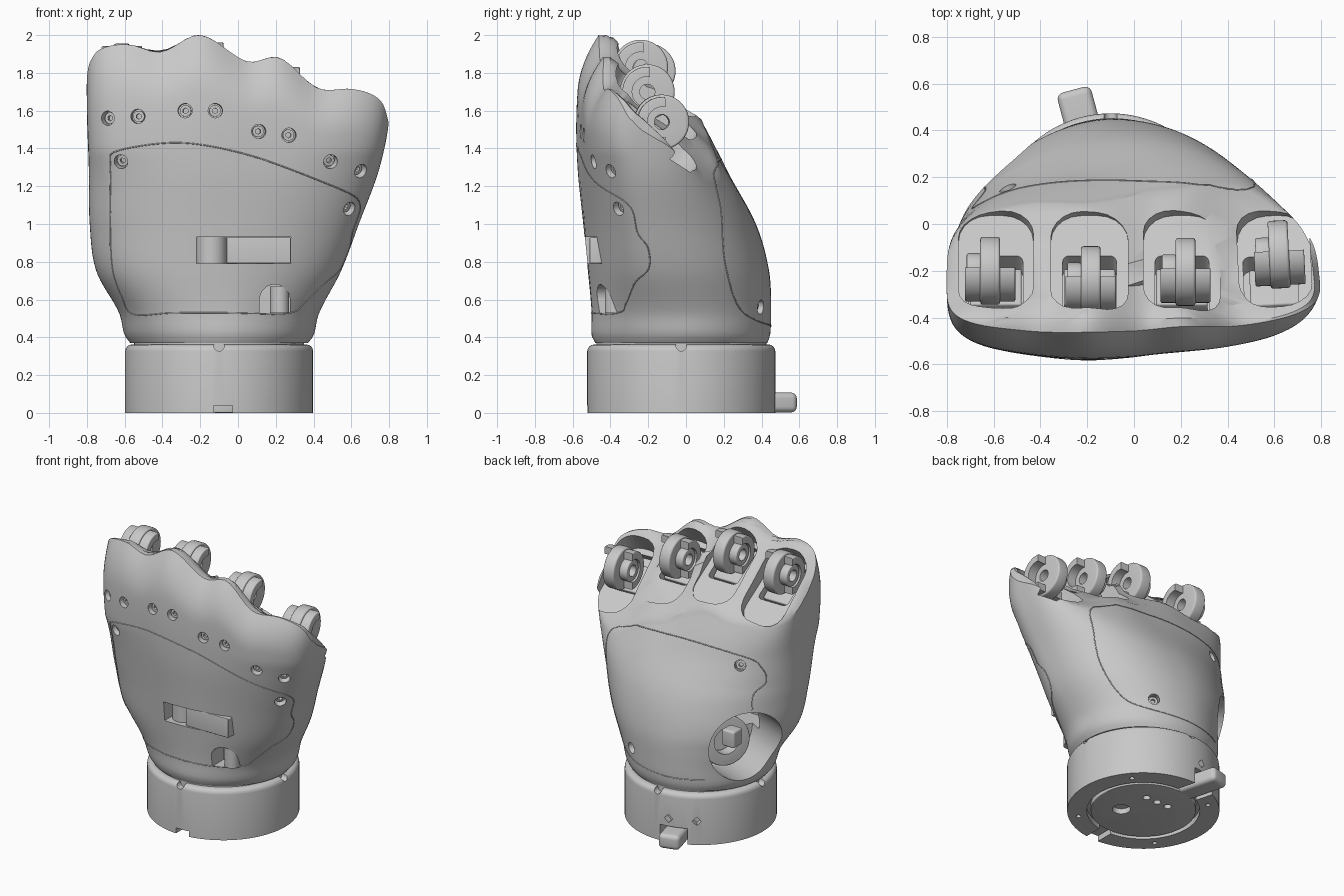
import bpy, bmesh, math
from mathutils import Vector, Matrix, Euler
from mathutils.bvhtree import BVHTree

if "Cube" in bpy.data.objects:
    bpy.data.objects.remove(bpy.data.objects["Cube"])

GREY = bpy.data.materials.new("grey plastic")
GREY.use_nodes = True
GREY.diffuse_color = (0.58, 0.58, 0.58, 1)
GREY.node_tree.nodes["Principled BSDF"].inputs["Base Color"].default_value = GREY.diffuse_color

def finish(name, bm):
    bmesh.ops.recalc_face_normals(bm, faces=bm.faces)
    me = bpy.data.meshes.new(name)
    bm.to_mesh(me)
    bm.free()
    me.materials.append(GREY)
    ob = bpy.data.objects.new(name, me)
    bpy.context.scene.collection.objects.link(ob)
    return ob

def box(name, size, matrix, bevel=0, upright_only=False):
    bm = bmesh.new()
    bmesh.ops.create_cube(bm, size=1)
    bmesh.ops.scale(bm, vec=size, verts=bm.verts)
    if bevel:
        edges = [e for e in bm.edges if not upright_only
                 or abs(e.verts[0].co.z - e.verts[1].co.z) > 1e-4]
        bmesh.ops.bevel(bm, geom=edges, offset=bevel, segments=5, profile=0.5, affect='EDGES')
    bmesh.ops.transform(bm, matrix=matrix, verts=bm.verts)
    return finish(name, bm)

def cyl(name, r, depth, loc, axis=(0, 0, 1), bevel=0, seg=48, top_only=False):
    bm = bmesh.new()
    bmesh.ops.create_cone(bm, cap_ends=True, segments=seg, radius1=r, radius2=r, depth=depth)
    if bevel:
        rims = [e for e in bm.edges if abs(e.verts[0].co.z - e.verts[1].co.z) < 1e-4
                and (e.verts[0].co.z > 0 or not top_only)]
        bmesh.ops.bevel(bm, geom=rims, offset=bevel, segments=4, profile=0.5, affect='EDGES')
    rot = Vector(axis).to_track_quat('Z', 'Y').to_matrix().to_4x4()
    bmesh.ops.transform(bm, matrix=Matrix.Translation(loc) @ rot, verts=bm.verts)
    return finish(name, bm)

def cut(target, cutter):
    mod = target.modifiers.new("cut", 'BOOLEAN')
    mod.operation, mod.solver, mod.object = 'DIFFERENCE', 'EXACT', cutter
    bpy.context.view_layer.objects.active = target
    bpy.ops.object.modifier_apply(modifier=mod.name)
    bpy.data.objects.remove(cutter)

def at(x, y, z):
    return Matrix.Translation((x, y, z))

def spline(rows, u):
    """Smooth interpolation of table rows keyed by their first column."""
    u = min(max(u, rows[0][0]), rows[-1][0])
    i = next(k for k in range(len(rows) - 1) if u <= rows[k + 1][0])
    a, b = rows[i], rows[i + 1]
    p, q = rows[max(i - 1, 0)], rows[min(i + 2, len(rows) - 1)]
    h = b[0] - a[0]
    t = (u - a[0]) / h
    out = []
    for k in range(1, len(a)):
        m0 = (b[k] - p[k]) / (b[0] - p[0]) * h
        m1 = (q[k] - a[k]) / (q[0] - a[0]) * h
        out.append(a[k] * (2*t**3 - 3*t*t + 1) + b[k] * (3*t*t - 2*t**3)
                   + m0 * (t**3 - 2*t*t + t) + m1 * (t**3 - t*t))
    return out

# Palm: height, x min, x max, y front, y back, y of widest point, squareness
LEVELS = [(0.37, -0.57, 0.37, -0.48, 0.43, -0.03, 2), (0.41, -0.6, 0.4, -0.5, 0.445, -0.03, 2),
          (0.53, -0.63, 0.43, -0.5, 0.45, -0.05, 2.1), (0.75, -0.75, 0.545, -0.52, 0.44, -0.12, 2.2),
          (1.0, -0.785, 0.64, -0.545, 0.37, -0.17, 2.3), (1.3, -0.79, 0.75, -0.575, 0.21, -0.2, 2.7),
          (1.6, -0.8, 0.805, -0.58, 0.09, -0.24, 3.8), (2.0, -0.8, 0.8, -0.55, 0.02, -0.26, 4)]
# Scalloped knuckle crest, and the calmer line it fades to at the back: x, height
CREST = [(-0.8, 1.83), (-0.74, 1.92), (-0.58, 1.95), (-0.41, 1.91), (-0.2, 2.0), (0.05, 1.86),
         (0.22, 1.88), (0.42, 1.72), (0.6, 1.715), (0.71, 1.685), (0.77, 1.63), (0.8, 1.53)]
CALM = [(-0.8, 1.85), (-0.3, 1.95), (0.2, 1.84), (0.8, 1.55)]

def top_z(x, y):
    fade = 0.7 * min(1, max(0, (y + 0.25) / 0.3))
    crest = spline(CREST, x)[0] * (1 - fade) + spline(CALM, x)[0] * fade
    return crest - 0.85 * max(0, y + 0.4 - 0.5 * max(0, x - 0.6))

def section(z, c, s):
    xl, xr, yf, yb, yc, n = spline(LEVELS, z)
    if s < 0:
        n = max(n, min(4, 2 * n - 2)) if c < 0 else min(n, 3)
    elif c < 0:
        n -= 0.35 * min(1, max(0, (1.5 - z) / 0.4)) * min(1, (z - 0.37) / 0.3)
    r = (abs(c)**n + abs(s)**n) ** (-1 / n)
    x = (xl + xr) / 2 + (xr - xl) / 2 * r * c
    y = yc + ((yb - yc) if s > 0 else (yc - yf)) * r * s
    flat = 0.06 * max(0, x) + 0.022 * min(1, z - 0.37) * (1 - math.exp(-((x + 0.2) / 0.22)**2))
    return x, y + flat * max(0, -s)

SEG, RINGS = 128, 44
bm = bmesh.new()
columns = []
for i in range(SEG):
    a = 2 * math.pi * i / SEG
    c, s = math.cos(a), math.sin(a)
    zt = 1.7
    for _ in range(16):
        zt = (zt + top_z(*section(zt, c, s))) / 2
    col = []
    for k in range(RINGS + 1):
        t = k / RINGS
        z = 0.37 + t * (zt - 0.37)
        x, y = section(z, c, s)
        q = max(0, (t - 0.82) / 0.18) ** 2
        y += q * (0.09 * max(0, -s) - 0.02 * max(0, s))
        col.append(Vector((x, y, z)))
    for f in (0.97, 0.85, 0.7, 0.5, 0.25):
        x, y = col[RINGS].x * f, -0.2 + (col[RINGS].y + 0.2) * f
        col.append(Vector((x, y, top_z(x, y))))
    columns.append([bm.verts.new(p) for p in col])
for i in range(SEG):
    A, B = columns[i], columns[(i + 1) % SEG]
    for k in range(len(A) - 1):
        bm.faces.new((A[k], B[k], B[k + 1], A[k + 1]))
bm.faces.new([col[0] for col in columns])
bm.faces.new([col[-1] for col in columns])
bmesh.ops.recalc_face_normals(bm, faces=bm.faces)
surface = BVHTree.FromBMesh(bm)
palm = finish("palm_shell", bm)

# Finger sockets and knuckle joints: joint x, y, z, yaw, socket x, socket width
FINGERS = [(-0.615, -0.2, 1.81, 0, -0.59, 0.32), (-0.185, -0.24, 1.83, 0, -0.19, 0.33),
           (0.22, -0.205, 1.7, 0, 0.205, 0.33), (0.62, -0.13, 1.54, 0.05, 0.6, 0.31)]
for n, (x, y, z, yaw, sx, width) in enumerate(FINGERS, 1):
    pivot = at(sx, -0.16, top_z(sx, -0.16))
    dish = pivot @ Euler((math.radians(-32), 0, yaw)).to_matrix().to_4x4()
    slope = pivot @ Euler((math.radians(-40), 0, yaw)).to_matrix().to_4x4()
    cut(palm, box("cutter", (width, 0.55, 0.34), dish @ at(0, 0.015, 0.075), 0.13, True))
    cut(palm, box("cutter", (0.23, 0.3, 0.36), slope @ at(-0.02 if n == 4 else 0, -0.05, 0), 0.03, True))
    ax = Vector((math.cos(yaw), math.sin(yaw), 0))
    p = Vector((x, y, z))
    disc = cyl(f"knuckle_disc_{n}", 0.145, 0.085, p, ax, 0.012)
    cut(disc, cyl("cutter", 0.04, 0.3, p, ax))
    hub = cyl(f"knuckle_hub_{n}", 0.075, 0.06, p - ax * 0.07, ax, 0.008)
    cut(hub, cyl("cutter", 0.04, 0.3, p, ax))
    clevis = cyl(f"knuckle_clevis_{n}", 0.132, 0.215, p, ax, 0.008)
    cut(clevis, box("cutter", (0.4, 0.3, 0.5), at(x, y + 0.165, z) @ Matrix.Rotation(yaw, 4, 'Z')))
    cut(clevis, cyl("cutter", 0.08, 0.4, p, ax))
    box(f"knuckle_bracket_{n}", (0.22, 0.2, 0.06), slope @ at(0, -0.03, -0.16), 0.01)

# Thumb opening with its seat, joined to the hollow behind the front window
thumb, out = Vector((-0.61, 0.165, 0.685)), Vector((-0.86, 0.48, 0.1)).normalized()
cut(palm, cyl("cutter", 0.25, 0.65, thumb - out * 0.125, out, seg=64))
cut(palm, box("cutter", (0.46, 0.36, 0.3), at(-0.2, -0.21, 0.77)))
seat = cyl("thumb_seat", 0.17, 0.1, thumb - out * 0.37 - Vector((0, 0, 0.06)), out, 0.01)
cut(seat, cyl("cutter", 0.09, 0.3, thumb - out * 0.37 - Vector((0, 0, 0.06)), out))
box("thumb_catch", (0.1, 0.1, 0.12), at(*(thumb - out * 0.24)), 0.015)

# Front window with slider, and the arched notch
cut(palm, box("cutter", (0.5, 0.3, 0.14), at(0.03, -0.5, 0.86)))
cyl("window_roller", 0.08, 0.14, (-0.14, -0.41, 0.86))
box("window_slider", (0.34, 0.12, 0.138), at(0.11, -0.45, 0.86), 0.005)
cut(palm, cyl("cutter", 0.08, 0.3, (0.195, -0.48, 0.6), (0, 1, 0)))
cut(palm, box("cutter", (0.16, 0.3, 0.08), at(0.195, -0.48, 0.565)))
cyl("notch_post", 0.05, 0.14, (0.22, -0.38, 0.6))

# Screw wells: x, z, side (-1 front, 1 back)
SCREWS = [(-0.69, 1.56, -1), (-0.53, 1.57, -1), (-0.28, 1.6, -1), (-0.12, 1.6, -1),
          (0.11, 1.49, -1), (0.27, 1.47, -1), (0.49, 1.33, -1), (0.65, 1.28, -1),
          (-0.62, 1.33, -1), (0.59, 1.08, -1), (-0.54, 1.25, 1), (0.16, 0.56, 1)]
for sx, sz, side in SCREWS:
    p, normal, _, _ = surface.ray_cast(Vector((sx, side * 2, sz)), Vector((0, -side, 0)))
    if normal.y * side < 0:
        normal = -normal
    cut(palm, cyl("cutter", 0.038, 0.1, p, normal, seg=24))
    head = cyl("screw_head", 0.03, 0.02, p - normal * 0.04, normal, seg=24)
    cut(head, cyl("cutter", 0.015, 0.06, p - normal * 0.025, normal, seg=6))

# Fine cover seams laid on the shell
def seam(name, guide):
    cu = bpy.data.curves.new(name, 'CURVE')
    cu.dimensions, cu.bevel_depth, cu.bevel_resolution = '3D', 0.0035, 1
    rows = [(i, *p) for i, p in enumerate(guide)]
    count = 12 * (len(guide) - 1)
    sp = cu.splines.new('POLY')
    sp.points.add(count)
    for k, q in enumerate(sp.points):
        q.co = (*surface.find_nearest(Vector(spline(rows, k / 12)))[0], 1)
    cu.materials.append(GREY)
    bpy.context.scene.collection.objects.link(bpy.data.objects.new(name, cu))

seam("front_cover_seam", [(-0.69, -0.5, 1.3), (-0.66, -0.54, 1.38), (-0.33, -0.58, 1.43),
     (0, -0.58, 1.38), (0.3, -0.54, 1.28), (0.63, -0.42, 1.14), (0.66, -0.3, 1.08),
     (0.63, -0.27, 0.95), (0.58, -0.2, 0.88), (0.55, -0.2, 0.76), (0.48, -0.28, 0.68),
     (0.36, -0.33, 0.57), (0.28, -0.36, 0.53), (-0.1, -0.5, 0.53), (-0.35, -0.45, 0.53),
     (-0.57, -0.28, 0.53), (-0.64, -0.32, 0.62), (-0.69, -0.4, 0.85), (-0.69, -0.5, 1.3)])
seam("back_cover_seam", [(-0.62, 0.14, 0.95), (-0.63, 0.13, 1.06), (-0.68, 0.06, 1.14),
     (-0.66, 0.08, 1.24), (-0.55, 0.13, 1.31), (0, 0.2, 1.35), (0.38, 0.18, 1.32),
     (0.5, 0.15, 1.21), (0.49, 0.17, 1.05), (0.45, 0.2, 0.8), (0.36, 0.29, 0.57),
     (0.2, 0.38, 0.49), (-0.1, 0.46, 0.46), (-0.4, 0.36, 0.46)])

# Wrist base with turning plate and lever
C = Vector((-0.1, -0.025, 0))
base = cyl("wrist_base", 0.498, 0.362, C + Vector((0, 0, 0.181)), bevel=0.035, seg=96, top_only=True)
cyl("wrist_neck", 0.45, 0.08, C + Vector((0, 0, 0.36)), seg=64)
cut(base, cyl("cutter", 0.37, 0.08, C, seg=64))
cut(base, box("cutter", (0.1, 0.2, 0.08), at(-0.08, -0.48, 0)))
turn = Euler((0, 0, math.radians(15))).to_matrix().to_4x4()
cut(base, box("cutter", (0.19, 0.4, 0.23), at(*C) @ turn @ at(0.01, 0.45, 0)))
plate = cyl("turning_plate", 0.345, 0.06, C + Vector((0, 0, 0.032)), bevel=0.005, seg=64)
for k in (-1, 0, 1):
    cut(plate, cyl("cutter", 0.025, 0.1, C + Vector((0.09 * k, 0.14, 0)), seg=24))
cut(plate, cyl("cutter", 0.06, 0.1, C + Vector((0.12, -0.08, 0)), seg=24))
box("wrist_lever", (0.15, 0.34, 0.105), at(*C) @ turn @ at(0, 0.45, 0.055), 0.03)
for k in range(4):
    a = math.radians(-90 + 90 * k)
    rim = Vector((math.cos(a), math.sin(a), 0))
    cut(base, cyl("cutter", 0.028, 0.12, C + rim * 0.48 + Vector((0, 0, 0.355)), rim, seg=20))
    cut(base, cyl("cutter", 0.016, 0.1, C + Matrix.Rotation(0.7, 3, 'Z') @ rim * 0.43, seg=16))
for a in (100, 122):
    rim = Vector((math.cos(math.radians(a)), math.sin(math.radians(a)), 0))
    cut(base, cyl("cutter", 0.03, 0.1, C + rim * 0.5 + Vector((0, 0, 0.17)), rim, seg=4))

for ob in bpy.context.scene.objects:
    if ob.type == 'MESH':
        bpy.ops.object.select_all(action='DESELECT')
        ob.select_set(True)
        bpy.context.view_layer.objects.active = ob
        bpy.ops.object.shade_smooth_by_angle(angle=math.radians(32))
